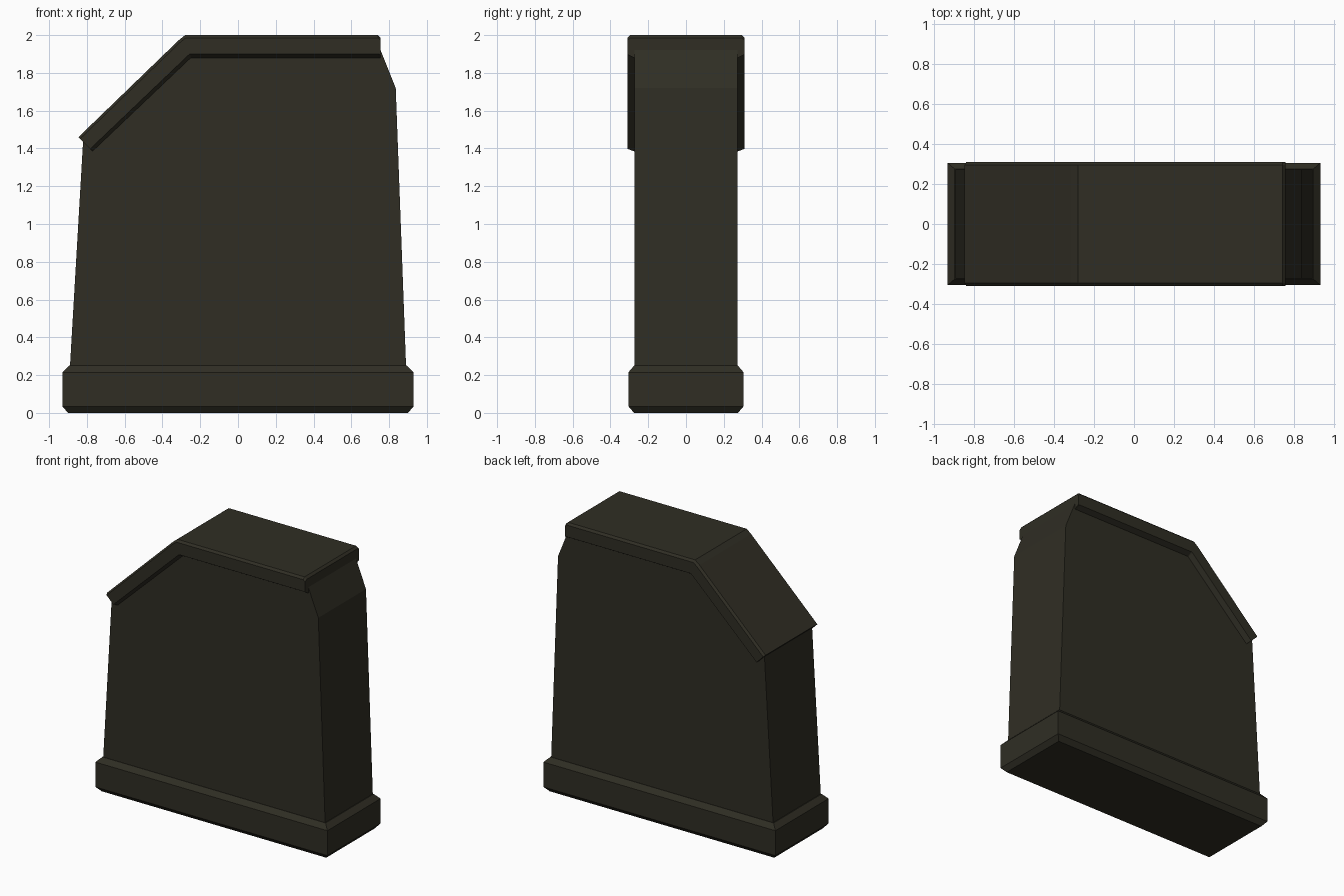
import bpy

if "Cube" in bpy.data.objects:
    bpy.data.objects.remove(bpy.data.objects["Cube"])

olive = bpy.data.materials.new("dark_olive")
olive.diffuse_color = (0.029, 0.027, 0.0175, 1)
olive.use_nodes = True
olive.node_tree.nodes["Principled BSDF"].inputs["Base Color"].default_value = olive.diffuse_color


def loft(name, rings):
    """Join matching closed rings of points into a solid with capped ends."""
    n = len(rings[0])
    verts = [p for ring in rings for p in ring]
    faces = [tuple(range(n)), tuple(range(len(verts) - n, len(verts)))]
    for r in range(len(rings) - 1):
        for i in range(n):
            j = (i + 1) % n
            faces.append((r * n + i, r * n + j, (r + 1) * n + j, (r + 1) * n + i))
    mesh = bpy.data.meshes.new(name)
    mesh.from_pydata(verts, [], faces)
    obj = bpy.data.objects.new(name, mesh)
    bpy.context.collection.objects.link(obj)
    mesh.materials.append(olive)
    # consistent outward normals
    bpy.context.view_layer.objects.active = obj
    obj.select_set(True)
    bpy.ops.object.mode_set(mode='EDIT')
    bpy.ops.mesh.select_all(action='SELECT')
    bpy.ops.mesh.normals_make_consistent(inside=False)
    bpy.ops.object.mode_set(mode='OBJECT')
    obj.select_set(False)
    return obj


# plinth with chamfered top and bottom edges
def rect(hx, hy, z):
    return [(-hx, -hy, z), (hx, -hy, z), (hx, hy, z), (-hx, hy, z)]


loft("plinth", [rect(0.90, 0.275, 0), rect(0.93, 0.305, 0.035),
                rect(0.93, 0.305, 0.215), rect(0.895, 0.275, 0.25)])

# tapered wall slab with one sloping shoulder
outline = [(0.89, 0.24), (0.835, 1.72), (0.755, 1.92), (0.74, 1.95),
           (-0.28, 1.95), (-0.82, 1.44), (-0.89, 0.24)]
loft("wall", [[(x, y, z) for x, z in outline] for y in (-0.273, 0.273)])

# coping: chamfered cross-section swept over the slope and the flat top
section = [(0.275, 0), (0.31, 0.17), (0.31, 0.88), (0.295, 1)]
section += [(-y, t) for y, t in reversed(section)]
stations = [((-0.77, 1.385), (-0.845, 1.46)),
            ((-0.252, 1.878), (-0.315, 1.972)),
            ((-0.248, 1.88), (-0.28, 2.0)),
            ((0.74, 1.88), (0.74, 2.0)),
            ((0.755, 1.88), (0.755, 1.985))]
loft("coping", [[(a[0] + (b[0] - a[0]) * t, y, a[1] + (b[1] - a[1]) * t)
                 for y, t in section] for a, b in stations])
